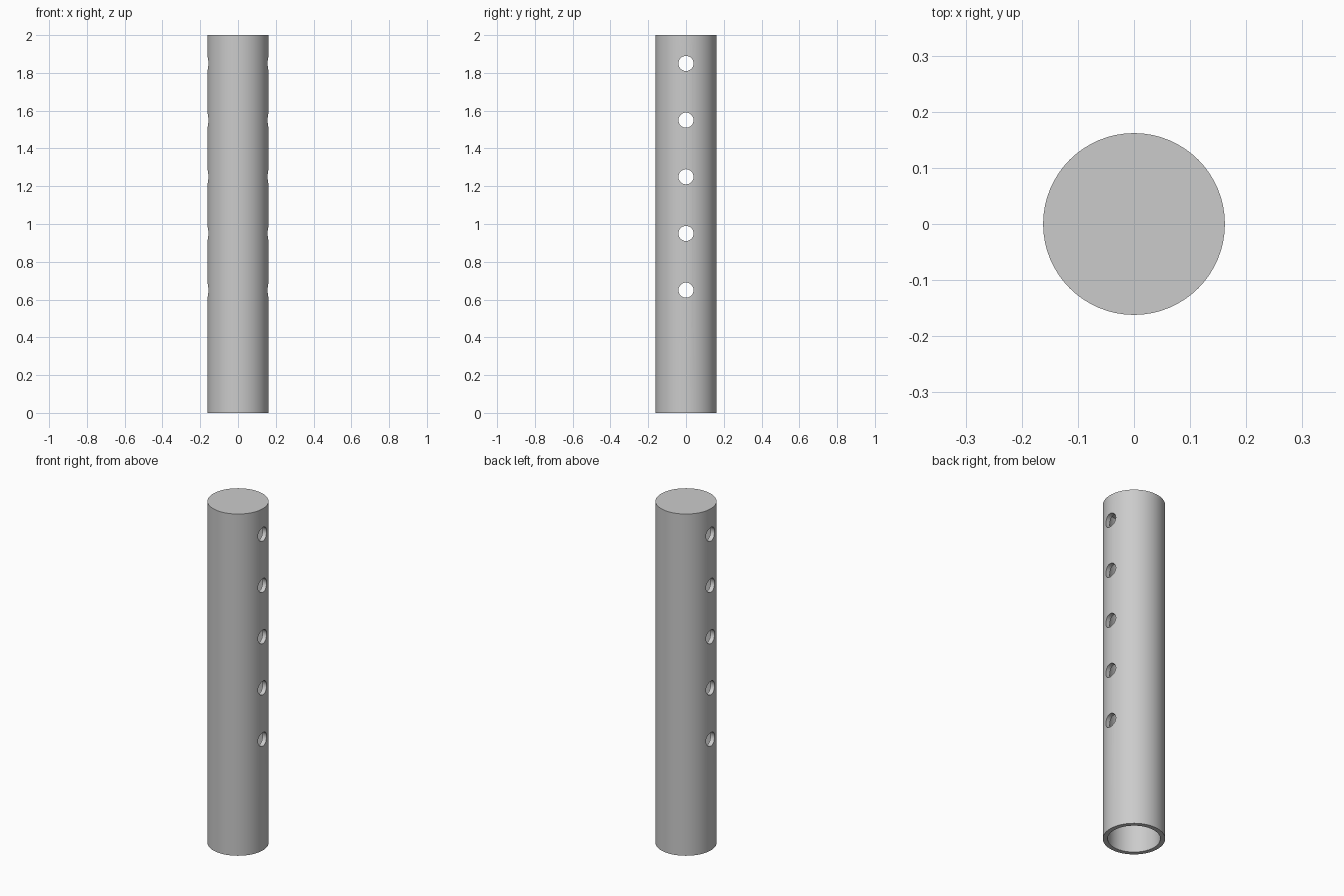
import bpy
import math

cube = bpy.data.objects.get("Cube")
if cube:
    bpy.data.objects.remove(cube, do_unlink=True)

HEIGHT = 2.0
OUTER = 0.162
BORE = 0.137
WALL = OUTER - BORE
HOLE = 0.04

grey = bpy.data.materials.new("plain grey")
grey.use_nodes = True
colour = (0.6, 0.6, 0.6, 1)
grey.diffuse_color = colour
grey.node_tree.nodes["Principled BSDF"].inputs["Base Color"].default_value = colour


def cylinder(name, radius, depth, location, sides, rotation=(0, 0, 0)):
    bpy.ops.mesh.primitive_cylinder_add(vertices=sides, radius=radius, depth=depth,
                                        location=location, rotation=rotation)
    obj = bpy.context.object
    obj.name = name
    obj.data.materials.append(grey)
    return obj


# Outer tube body
tube = cylinder("tube", OUTER, HEIGHT, (0, 0, HEIGHT / 2), 64)

# Bore, open at the bottom and closed by a cap at the top
cutters = [cylinder("bore_cutter", BORE, HEIGHT, (0, 0, HEIGHT / 2 - WALL), 64)]

# Row of cross holes from side to side
for i in range(5):
    cutters.append(cylinder(f"hole_cutter_{i + 1}", HOLE, 0.5, (0, 0, 0.65 + 0.3 * i),
                            32, (0, math.pi / 2, 0)))

# Cut the bore and holes, then drop the cutters
bpy.ops.object.select_all(action="DESELECT")
tube.select_set(True)
bpy.context.view_layer.objects.active = tube
for cutter in cutters:
    cut = tube.modifiers.new(cutter.name, "BOOLEAN")
    cut.operation = "DIFFERENCE"
    cut.solver = "EXACT"
    cut.object = cutter
    bpy.ops.object.modifier_apply(modifier=cut.name)
    bpy.data.objects.remove(cutter, do_unlink=True)

bpy.ops.object.shade_smooth_by_angle(angle=math.radians(30))
